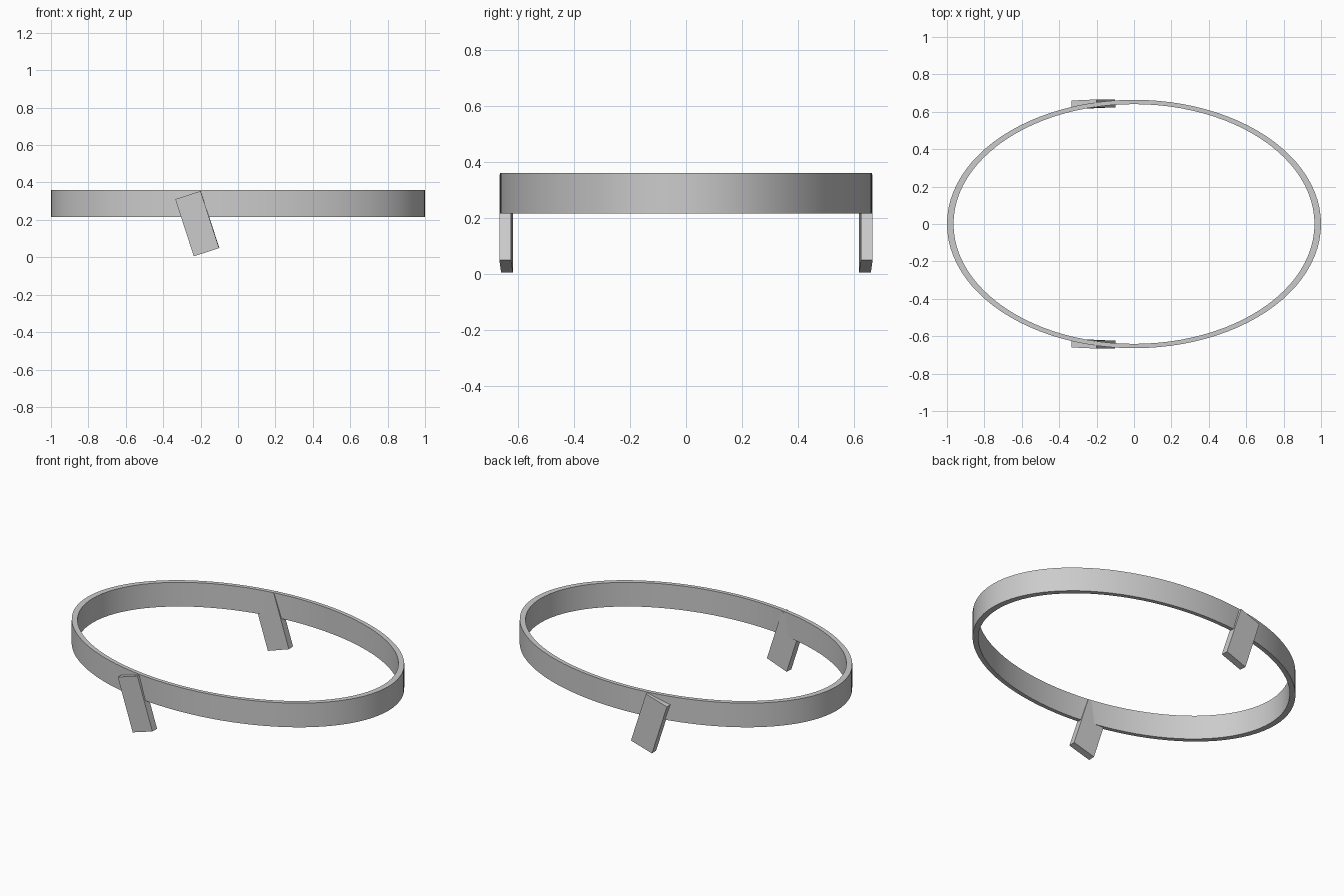
import bpy, bmesh, math
from mathutils import Matrix, Vector

cube = bpy.data.objects.get("Cube")
if cube:
    bpy.data.objects.remove(cube, do_unlink=True)

# Single grey finish
grey = bpy.data.materials.new("plain grey")
grey.use_nodes = True
colour = (0.6, 0.6, 0.6, 1)
grey.diffuse_color = colour
grey.node_tree.nodes["Principled BSDF"].inputs["Base Color"].default_value = colour


def add_object(name, bm):
    bmesh.ops.recalc_face_normals(bm, faces=bm.faces)
    mesh = bpy.data.meshes.new(name)
    bm.to_mesh(mesh)
    bm.free()
    mesh.materials.append(grey)
    obj = bpy.data.objects.new(name, mesh)
    bpy.context.collection.objects.link(obj)
    return obj


# Oval band: rectangular section swept round an ellipse
def oval_band(name, rx, ry, inner, z0, z1, segments):
    bm = bmesh.new()
    section = [(1, z0), (1, z1), (inner, z1), (inner, z0)]
    loops = []
    for i in range(segments):
        a = math.tau * i / segments
        loops.append([bm.verts.new((rx * s * math.cos(a), ry * s * math.sin(a), z))
                      for s, z in section])
    for i, loop in enumerate(loops):
        following = loops[(i + 1) % segments]
        for j in range(4):
            k = (j + 1) % 4
            bm.faces.new((loop[j], following[j], following[k], loop[k]))
    return add_object(name, bm)


band = oval_band("oval_band", 1.0, 0.664, 0.965, 0.215, 0.36, 96)
bpy.context.view_layer.objects.active = band
band.select_set(True)
bpy.ops.object.shade_smooth_by_angle(angle=math.radians(30))
band.select_set(False)


# Slanted legs: one block, mirrored front to back
def leg(name, side):
    bm = bmesh.new()
    bmesh.ops.create_cube(bm, size=1)
    size = Matrix.Diagonal((0.142, 0.042, 0.321, 1))
    twist = Matrix.Rotation(math.radians(2.5), 4, "Z")
    lean = Matrix.Rotation(math.radians(18), 4, "Y")
    place = Matrix.Translation(Vector((-0.2175, 0.642, 0.18)))
    mirror = Matrix.Diagonal((1, side, 1, 1))
    # The block leans outward to +x at its foot
    bm.transform(mirror @ place @ lean.inverted() @ twist @ size)
    return add_object(name, bm)


leg("front_leg", -1)
leg("back_leg", 1)
